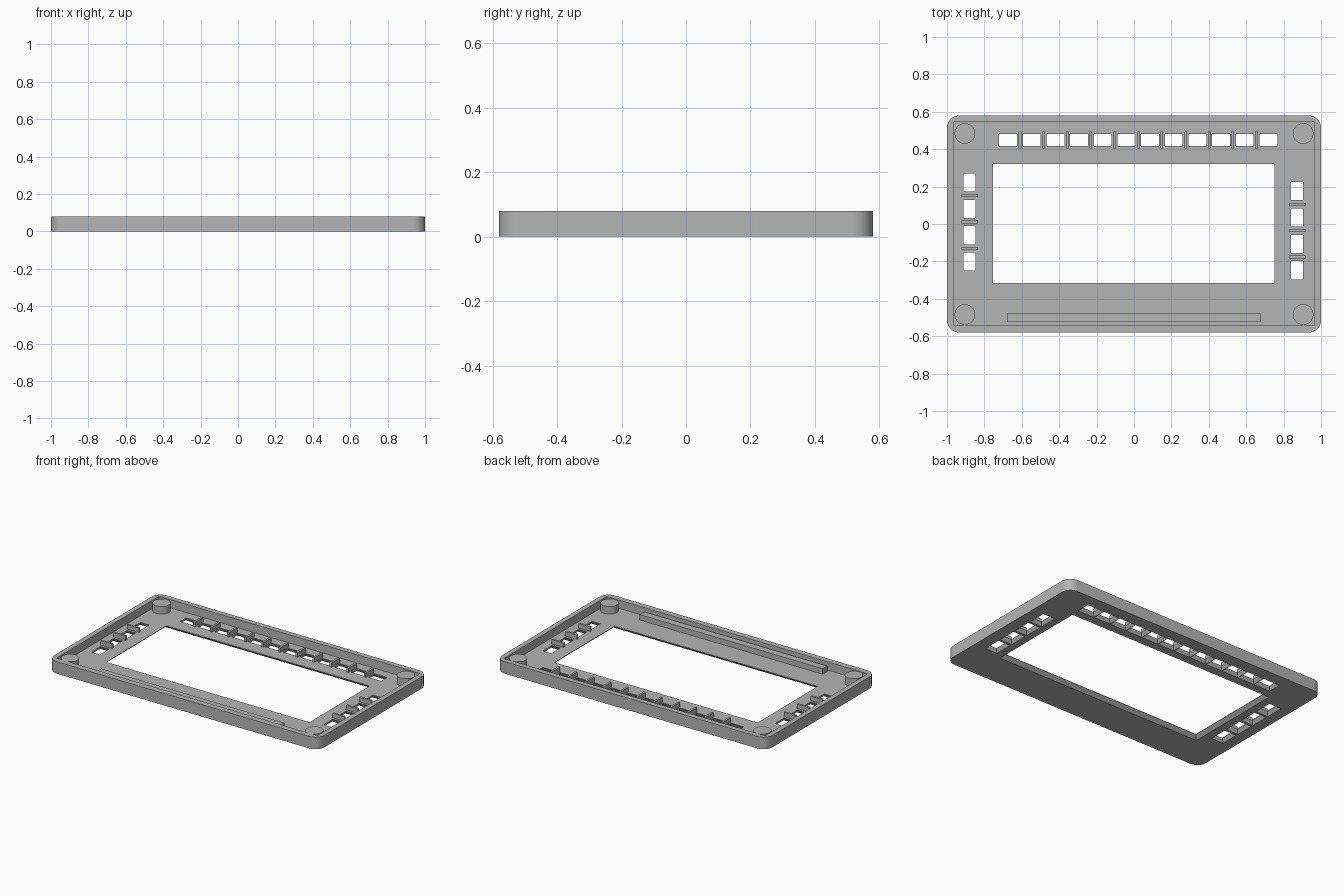
import bpy, bmesh, math

cube = bpy.data.objects.get("Cube")
if cube:
    bpy.data.objects.remove(cube, do_unlink=True)

HEIGHT, FLOOR = 0.08, 0.025

grey = bpy.data.materials.new("plain grey")
grey.use_nodes = True
colour = (0.46, 0.46, 0.46, 1)
grey.diffuse_color = colour
grey.node_tree.nodes["Principled BSDF"].inputs["Base Color"].default_value = colour


def make_object(name, bm):
    bmesh.ops.recalc_face_normals(bm, faces=bm.faces)
    mesh = bpy.data.meshes.new(name)
    bm.to_mesh(mesh)
    bm.free()
    mesh.materials.append(grey)
    obj = bpy.data.objects.new(name, mesh)
    bpy.context.collection.objects.link(obj)
    return obj


def loft(bm, rings):
    """Skin a closed solid through matching rings of points."""
    loops = [[bm.verts.new(p) for p in ring] for ring in rings]
    n = len(loops[0])
    for low, high in zip(loops, loops[1:]):
        for i in range(n):
            j = (i + 1) % n
            bm.faces.new((low[i], low[j], high[j], high[i]))
    bm.faces.new(loops[0][::-1])
    bm.faces.new(loops[-1])


def rectangle(x, y, w, d, z):
    return [(x + sx * w / 2, y + sy * d / 2, z)
            for sx, sy in ((-1, -1), (1, -1), (1, 1), (-1, 1))]


def rounded(w, d, r, z, steps=10):
    points = []
    for k, (sx, sy) in enumerate(((1, 1), (-1, 1), (-1, -1), (1, -1))):
        for i in range(steps + 1):
            a = math.radians(90) * (k + i / steps)
            points.append((sx * (w / 2 - r) + r * math.cos(a),
                           sy * (d / 2 - r) + r * math.sin(a), z))
    return points


def box(bm, x, y, w, d, z0, z1):
    loft(bm, [rectangle(x, y, w, d, z0), rectangle(x, y, w, d, z1)])


def opening(bm, x, y, w, d, flare):
    """Cutter that widens towards the underside."""
    lip, below = FLOOR - 0.003, -0.002
    wide = 2 * flare * (lip - below) / lip
    loft(bm, [rectangle(x, y, w + wide, d + wide, below),
              rectangle(x, y, w, d, lip), rectangle(x, y, w, d, 0.06)])


def cut(target, cutter):
    cutter.hide_render = True
    mod = target.modifiers.new("cut", 'BOOLEAN')
    mod.operation, mod.solver, mod.object = 'DIFFERENCE', 'EXACT', cutter
    bpy.context.view_layer.objects.active = target
    bpy.ops.object.modifier_apply(modifier=mod.name)
    bpy.data.objects.remove(cutter, do_unlink=True)


def smooth(obj):
    bpy.ops.object.select_all(action='DESELECT')
    obj.select_set(True)
    bpy.context.view_layer.objects.active = obj
    bpy.ops.object.shade_smooth_by_angle(angle=math.radians(30))


# Tray: rounded slab with a square-cornered cavity
bm = bmesh.new()
loft(bm, [rounded(2, 1.16, 0.065, 0), rounded(2, 1.16, 0.065, HEIGHT)])
tray = make_object("bezel_tray", bm)
bm = bmesh.new()
box(bm, 0, 0.002, 1.932, 1.085, FLOOR, 0.2)
cut(tray, make_object("cavity_cutter", bm))

# Screen opening, button windows and the ribs between the windows
# Each row: name, first centre, step vector, window count
rows = [("back", (-0.673, 0.449), (0.1265, 0), 12),
        ("right", (-0.879, 0.222), (0, -0.141), 4),
        ("left", (0.872, 0.176), (0, -0.141), 4)]
cutters, ribs = bmesh.new(), {}
opening(cutters, -0.002, 0.002, 1.505, 0.635, 0.025)
for name, (x, y), (dx, dy), count in rows:
    size = (0.095, 0.062) if dx else (0.063, 0.097)
    rib_size = (0.014, 0.09) if dx else (0.088, 0.014)
    ribs[name] = bmesh.new()
    for i in range(count):
        opening(cutters, x + i * dx, y + i * dy, *size, 0.014)
        if i < count - 1:
            box(ribs[name], x + (i + 0.5) * dx, y + (i + 0.5) * dy,
                *rib_size, FLOOR - 0.005, 0.055)
cut(tray, make_object("opening_cutter", cutters))
smooth(tray)
for name, bm in ribs.items():
    make_object(name + "_window_ribs", bm)

# Corner posts
for sx, side in ((-1, "right"), (1, "left")):
    for sy, end in ((-1, "front"), (1, "back")):
        bm = bmesh.new()
        loft(bm, [[(sx * 0.904 + 0.055 * math.cos(a), sy * 0.484 + 0.055 * math.sin(a), z)
                   for a in (math.tau * i / 40 for i in range(40))]
                  for z in (FLOOR - 0.005, 0.077)])
        smooth(make_object(f"{end}_{side}_post", bm))

# Long raised bar along the front
bm = bmesh.new()
box(bm, -0.002, -0.499, 1.355, 0.048, FLOOR - 0.005, 0.062)
make_object("front_bar", bm)
